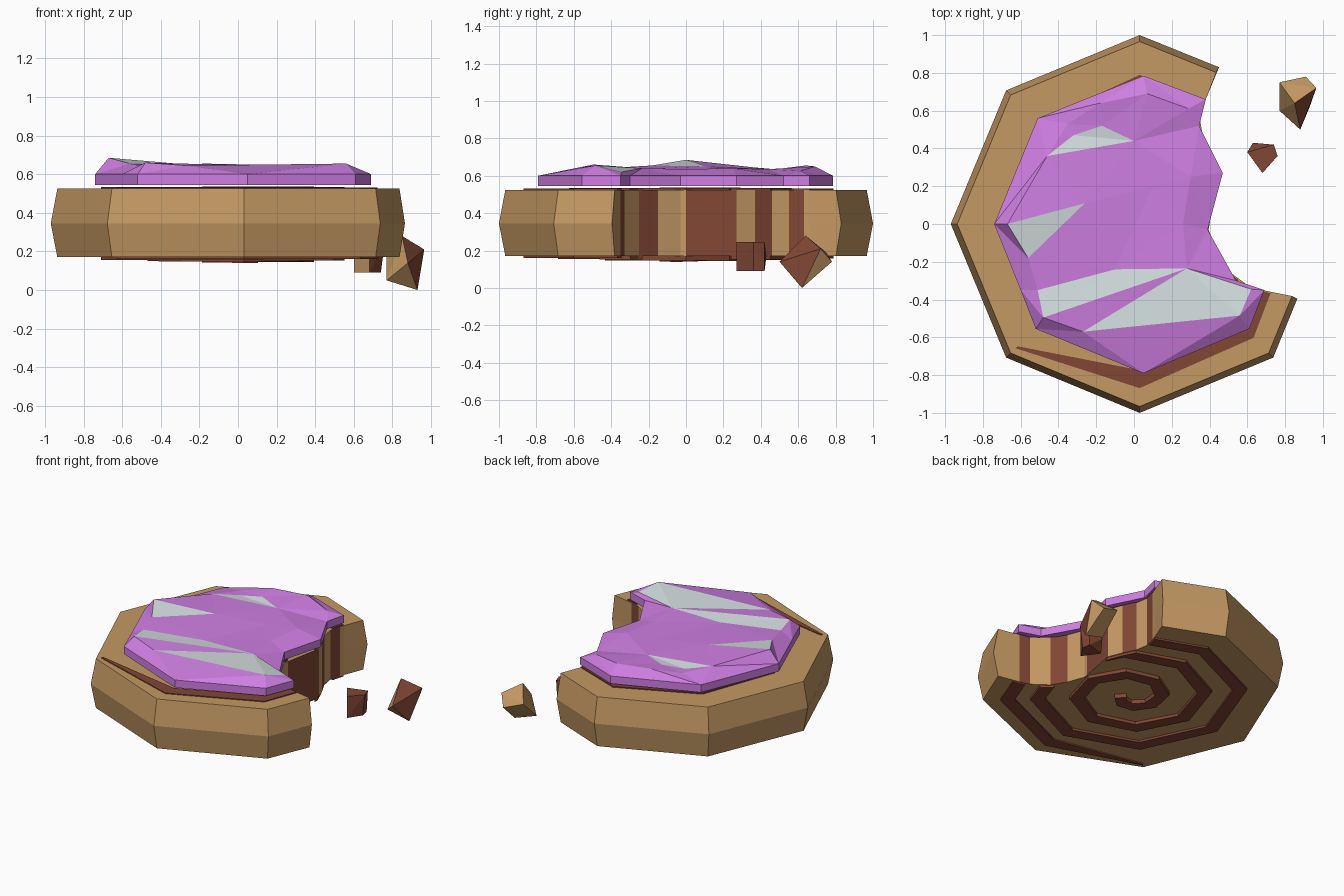
import bpy, bmesh, math
from mathutils import Vector
from mathutils.geometry import delaunay_2d_cdt

if "Cube" in bpy.data.objects:
    bpy.data.objects.remove(bpy.data.objects["Cube"])


def material(name, rgb):
    m = bpy.data.materials.new(name)
    m.diffuse_color = (*rgb, 1)
    m.use_nodes = True
    m.node_tree.nodes["Principled BSDF"].inputs["Base Color"].default_value = m.diffuse_color
    return m


DOUGH = material("golden dough", (0.56, 0.32, 0.125))
CINNAMON = material("cinnamon brown", (0.22, 0.062, 0.034))
ICING = material("purple icing", (0.62, 0.21, 0.76))
SHINE = material("pale icing shine", (0.66, 0.74, 0.74))


def finish(name, bm, mats):
    bmesh.ops.recalc_face_normals(bm, faces=bm.faces)
    me = bpy.data.meshes.new(name)
    bm.to_mesh(me)
    bm.free()
    for m in mats:
        me.materials.append(m)
    ob = bpy.data.objects.new(name, me)
    bpy.context.collection.objects.link(ob)
    return ob


def loft(bm, rings):
    """Stack closed rings of points; returns the side faces of each level."""
    vs = [[bm.verts.new(p) for p in r] for r in rings]
    n = len(vs[0])
    sides = []
    for a, b in zip(vs, vs[1:]):
        sides.append([bm.faces.new((a[i], a[(i + 1) % n], b[(i + 1) % n], b[i]))
                      for i in range(n)])
    bm.faces.new(vs[0][::-1])
    bm.faces.new(vs[-1])
    return sides


CX = 0.03  # centre of the bun in x

# Bite edge, from front to back; flag = cinnamon stripe on the following wall
BITE = [(.865, -.395, 0), (.68, -.35, 1), (.61, -.33, 0), (.50, -.25, 1),
        (.44, -.15, 0), (.395, -.03, 0), (.40, 0, 1), (.45, .27, 0),
        (.41, .37, 1), (.365, .46, 0), (.35, .55, 1), (.37, .63, 0),
        (.38, .66, 0), (.45, .83, 0)]

# Bun body: octagon with a bulging rim and a bite taken out
octagon = [(CX + math.cos(math.radians(a)), math.sin(math.radians(a)))
           for a in range(90, 316, 45)]
n_bite = len(BITE)


def body_ring(z, s):
    pts = []
    for i, (x, y, _) in enumerate(BITE):
        k = s if i in (0, n_bite - 1) else 1
        pts.append((CX + (x - CX) * k, y * k, z))
    return pts + [(CX + (x - CX) * s, y * s, z) for x, y in octagon]


bm = bmesh.new()
for level in loft(bm, [body_ring(.17, .966), body_ring(.345, 1), body_ring(.525, .966)]):
    for i, p in enumerate(BITE):
        level[i].material_index = p[2]
finish("bun_body", bm, [DOUGH, CINNAMON])

# Cinnamon swirl: octagonal spiral band standing slightly proud, top and bottom
bm = bmesh.new()
prev = None
steps = 26
for i in range(steps + 1):
    t = i / 8
    ang = math.radians(225 + 45 * i)
    outer = .88 - .7 * (t / 3) ** 1.3 + (.05 if i == 0 else 0)
    inner = max(.025, outer - (.015 if i == 0 else .095))
    lo, hi = .162 - .022 * t / 3.25, .531 + .006 * t / 3.25
    sec = [bm.verts.new((CX + r * math.cos(ang), r * math.sin(ang), z))
           for r, z in ((outer, lo), (outer, hi), (inner, hi), (inner, lo))]
    if prev:
        for k in range(4):
            bm.faces.new((prev[k], prev[(k + 1) % 4], sec[(k + 1) % 4], sec[k]))
    else:
        bm.faces.new(sec)
    prev = sec
bm.faces.new(prev[::-1])
bmesh.ops.triangulate(bm, faces=bm.faces)
swirl = finish("cinnamon_swirl", bm, [CINNAMON])

# Cutter that removes the bite from the swirl
cut = [(x - .005, y - .005) for x, y, _ in BITE] + [(1.3, .9), (1.3, -.4)]
bm = bmesh.new()
loft(bm, [[(x, y, z) for x, y in cut] for z in (0, .7)])
bmesh.ops.triangulate(bm, faces=bm.faces)
cutter = finish("bite_cutter", bm, [CINNAMON])
mod = swirl.modifiers.new("bite", 'BOOLEAN')
mod.operation = 'DIFFERENCE'
mod.solver = 'EXACT'
mod.object = cutter
bpy.context.view_layer.objects.active = swirl
bpy.ops.object.modifier_apply(modifier=mod.name)
bpy.data.objects.remove(cutter)

# Icing: faceted slab with shiny patches as faces of the top surface
EDGE = [(.05, .785), (-.51, .56), (-.74, 0), (-.60, -.35), (-.52, -.555),
        (.05, -.79), (.61, -.555), (.69, -.35), (.54, -.30), (.39, -.03),
        (.47, .27), (.345, .52), (.38, .66)]
PATCHES = [
    [(-.46, .36, .645), (0, .44, .635), (-.17, .52, .64), (-.32, .47, .63)],
    [(-.67, 0, .685), (-.56, -.18, .655), (-.26, .11, .65)],
    [(-.51, -.35, .645), (-.48, -.495, .66), (.28, -.235, .64), (-.1, -.24, .635)],
    [(-.27, -.57, .645), (.56, -.485, .655), (.62, -.345, .62), (.28, -.235, .64)],
]
BUMPS = [(-.35, .53, .63), (-.18, .64, .655), (.07, .69, .65), (.29, .61, .625),
         (.1, .2, .635), (.3, .25, .64), (.26, 0, .635)]

pts = [(x, y, .60) for x, y in EDGE]
edges = [(i, (i + 1) % len(EDGE)) for i in range(len(EDGE))]
for patch in PATCHES:
    ids = []
    for p in patch:
        if p not in pts:
            pts.append(p)
        ids.append(pts.index(p))
    edges += list(zip(ids, ids[1:] + ids[:1]))
pts += BUMPS
res = delaunay_2d_cdt([Vector(p[:2]) for p in pts], edges, [], 1, 1e-5, True)


def inside(x, y, poly):
    hit = False
    for a, b in zip(poly, poly[1:] + poly[:1]):
        if (a[1] > y) != (b[1] > y) and x < a[0] + (y - a[1]) * (b[0] - a[0]) / (b[1] - a[1]):
            hit = not hit
    return hit


bm = bmesh.new()
vs = [bm.verts.new((v.x, v.y, pts[o[0]][2] if o else .64))
      for v, o in zip(res[0], res[3])]
for f in res[2]:
    face = bm.faces.new([vs[i] for i in f])
    c = face.calc_center_median()
    if inside(c.x, c.y, EDGE):
        face.material_index = int(any(inside(c.x, c.y, p) for p in PATCHES))
    else:
        bm.faces.remove(face)
rim = [e for e in bm.edges if e.is_boundary]
ext = bmesh.ops.extrude_edge_only(bm, edges=rim)["geom"]
for g in ext:
    if isinstance(g, bmesh.types.BMVert):
        g.co.z = .545
    elif isinstance(g, bmesh.types.BMFace):
        g.material_index = 0
low = [g for g in ext if isinstance(g, bmesh.types.BMEdge) and g.is_boundary]
for f in bmesh.ops.edgeloop_fill(bm, edges=low)["faces"]:
    f.material_index = 0
finish("icing", bm, [ICING, SHINE])


# Crumbs: faceted chunks, dough on the outer-crust side and cinnamon elsewhere
def crumb(name, points, is_dough):
    bm = bmesh.new()
    for p in points:
        bm.verts.new(p)
    bmesh.ops.convex_hull(bm, input=bm.verts)
    bmesh.ops.recalc_face_normals(bm, faces=bm.faces)
    bm.normal_update()
    for f in bm.faces:
        f.material_index = 0 if is_dough(f.normal) else 1
    finish(name, bm, [DOUGH, CINNAMON])


crumb("large_crumb",
      [(.77, .60, .05), (.77, .75, .19), (.85, .64, .28), (.965, .72, .21),
       (.91, .78, .14), (.88, .50, .14), (.93, .62, 0)],
      lambda n: n.y > .3 or n.x < -.1)
crumb("small_crumb",
      [(.60, .38, .245), (.68, .27, .245), (.76, .36, .245), (.74, .42, .245),
       (.63, .43, .17), (.60, .38, .09), (.68, .27, .09), (.74, .36, .09),
       (.73, .42, .09)],
      lambda n: n.x < -.3)
